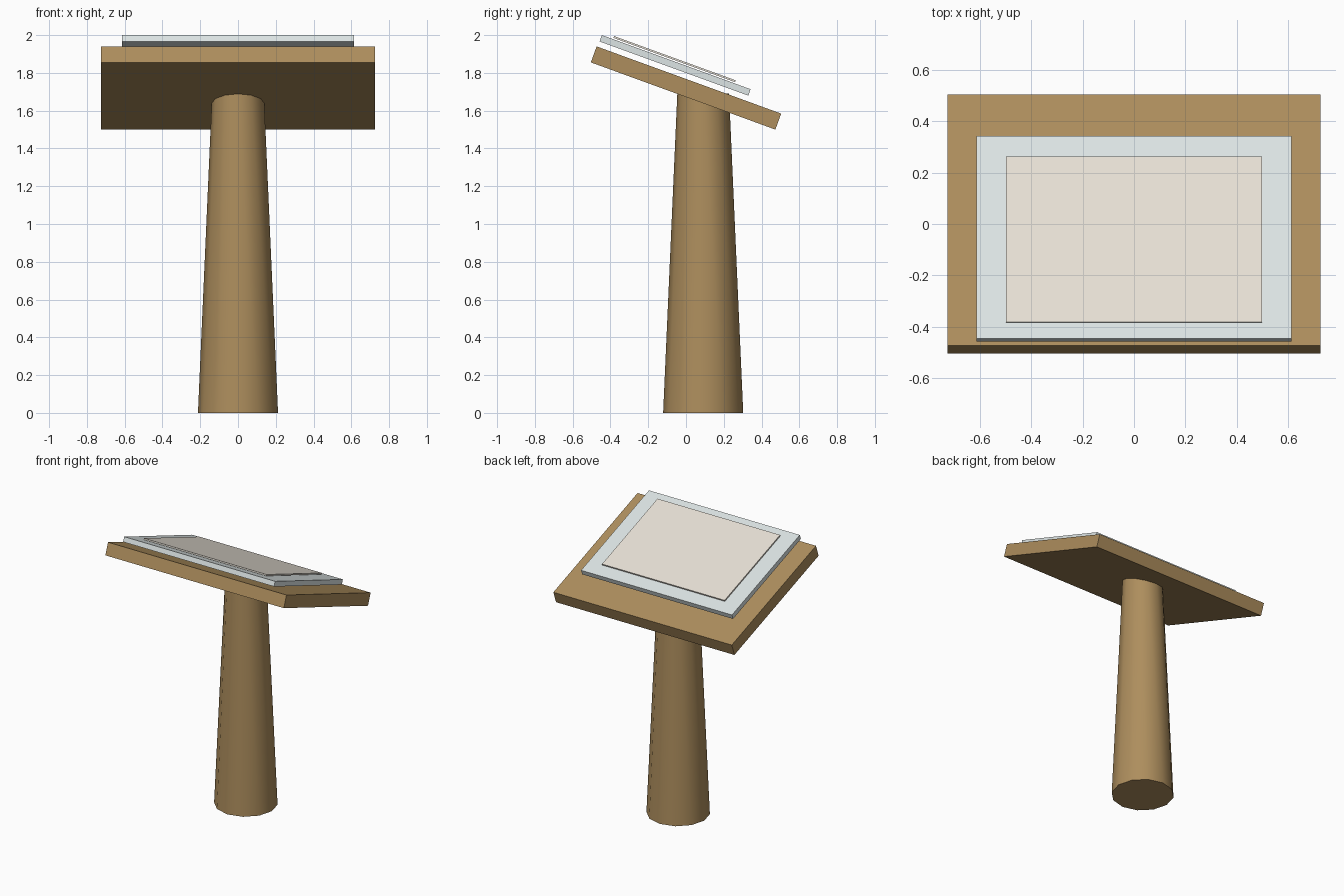
import bpy
from math import radians
from mathutils import Matrix, Vector

if "Cube" in bpy.data.objects:
    bpy.data.objects.remove(bpy.data.objects["Cube"])

TILT = Matrix.Rotation(radians(-20), 4, 'X')
CENTRE = Vector((0, 0, 1.72))


def material(name, rgb):
    m = bpy.data.materials.new(name)
    m.diffuse_color = (*rgb, 1)
    m.use_nodes = True
    m.node_tree.nodes["Principled BSDF"].inputs["Base Color"].default_value = m.diffuse_color
    return m


wood = material("wood", (0.42, 0.27, 0.11))
glass = material("pale_glass", (0.72, 0.78, 0.78))
paper = material("paper", (0.80, 0.75, 0.67))


def slab(name, size, along, height, mat):
    """Tilted box; along and height are offsets in the sloped plane's frame."""
    bpy.ops.mesh.primitive_cube_add(size=1)
    o = bpy.context.object
    o.name = name
    o.data.transform(Matrix.Diagonal((*size, 1)))
    o.location = CENTRE + TILT @ Vector((0, along, height))
    o.rotation_euler = (radians(-20), 0, 0)
    o.data.materials.append(mat)
    return o


# sloped board, floating cover plate and information sheet
slab("board", (1.45, 1.04, 0.09), 0, 0, wood)
slab("cover_plate", (1.226, 0.838, 0.036), -0.0955, 0.093, glass)
slab("info_sheet", (0.996, 0.685, 0.01), -0.109, 0.123, paper)

# tapered post, its top let into the board
bpy.ops.mesh.primitive_cone_add(vertices=12, radius1=0.212, radius2=0.137,
                                depth=1.69, location=(0, 0.091, 0.845))
post = bpy.context.object
post.name = "post"
post.data.materials.append(wood)
bpy.ops.object.shade_smooth_by_angle(angle=radians(40))
